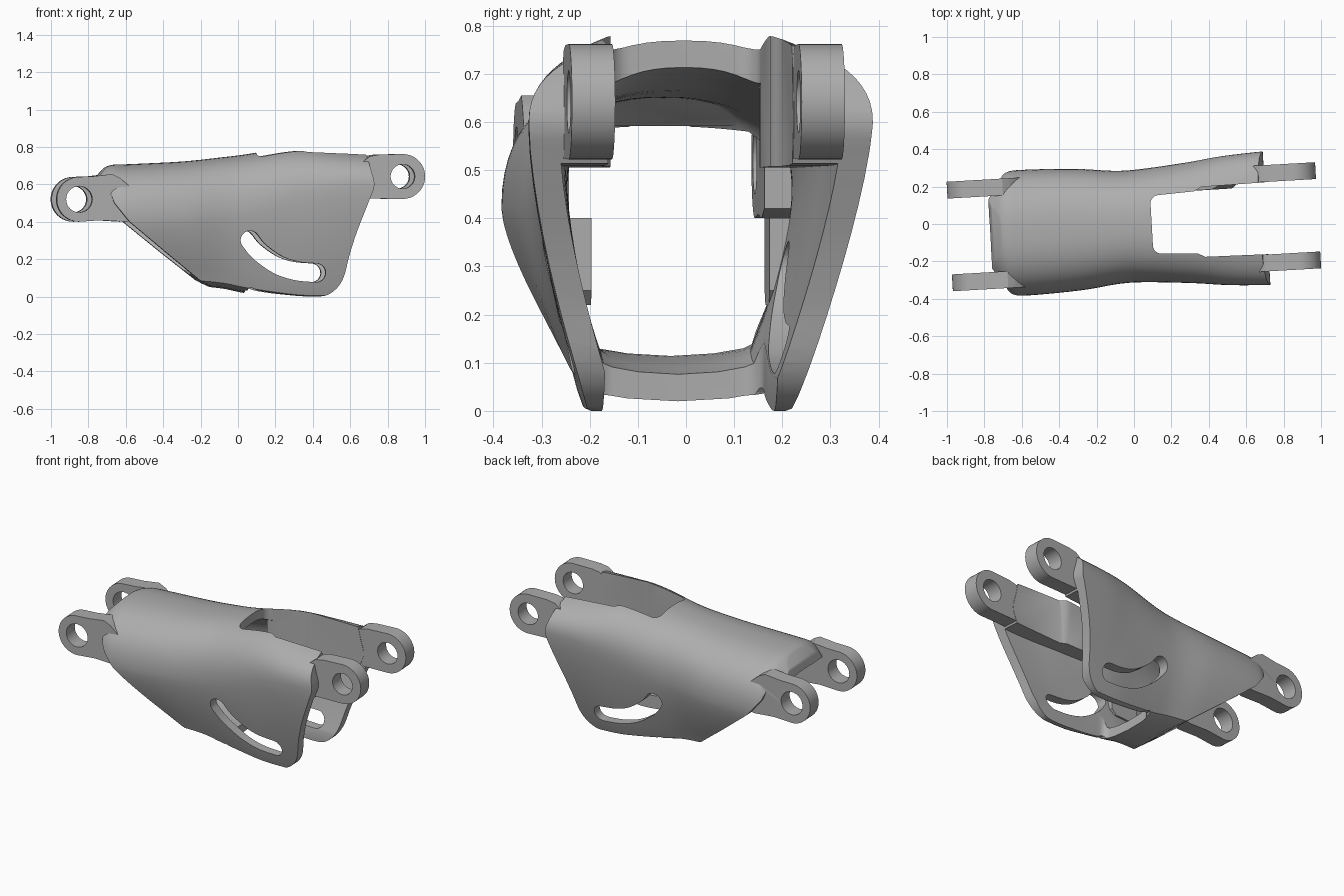
import bpy, bmesh, math
from mathutils import Matrix, Vector

if "Cube" in bpy.data.objects:
    bpy.data.objects.remove(bpy.data.objects["Cube"], do_unlink=True)

grey = bpy.data.materials.new("plain_grey")
grey.use_nodes = True
grey.diffuse_color = (0.42, 0.42, 0.42, 1)
grey.node_tree.nodes["Principled BSDF"].inputs["Base Color"].default_value = (0.42, 0.42, 0.42, 1)


def to_object(name, bm):
    bmesh.ops.recalc_face_normals(bm, faces=bm.faces)
    mesh = bpy.data.meshes.new(name)
    bm.to_mesh(mesh)
    bm.free()
    mesh.materials.append(grey)
    ob = bpy.data.objects.new(name, mesh)
    bpy.context.collection.objects.link(ob)
    return ob


def prism(name, outline, low, high, axis="y"):
    """Extrude an outline: (x, z) points along y, or (x, y) points along z."""
    bm = bmesh.new()
    place = (lambda p, d: (p[0], d, p[1])) if axis == "y" else (lambda p, d: (p[0], p[1], d))
    ends = [[bm.verts.new(place(p, d)) for p in outline] for d in (low, high)]
    for ring in ends:
        bm.faces.new(ring)
    n = len(outline)
    for i in range(n):
        j = (i + 1) % n
        bm.faces.new((ends[0][i], ends[0][j], ends[1][j], ends[1][i]))
    return to_object(name, bm)


def loft(name, rings):
    bm = bmesh.new()
    loops = [[bm.verts.new(p) for p in ring] for ring in rings]
    n = len(loops[0])
    for a, b in zip(loops, loops[1:]):
        for i in range(n):
            j = (i + 1) % n
            bm.faces.new((a[i], a[j], b[j], b[i]))
    bm.faces.new(loops[0])
    bm.faces.new(loops[-1])
    return to_object(name, bm)


def combine(target, tool, operation):
    """Apply an exact boolean and drop the tool."""
    tool.hide_render = True
    mod = target.modifiers.new("combine", "BOOLEAN")
    mod.operation, mod.object, mod.solver = operation, tool, "EXACT"
    graph = bpy.context.evaluated_depsgraph_get()
    mesh = bpy.data.meshes.new_from_object(target.evaluated_get(graph))
    target.modifiers.clear()
    target.data = mesh
    bpy.data.objects.remove(tool, do_unlink=True)


def spline(points, steps):
    """Catmull-Rom curve through tuples of any length."""
    pts = [points[0]] + list(points) + [points[-1]]
    out = []
    for a, b, c, d in zip(pts, pts[1:], pts[2:], pts[3:]):
        for s in range(steps):
            t = s / steps
            out.append(tuple(0.5 * (2 * q + (r - p) * t + (2 * p - 5 * q + 4 * r - u) * t * t
                             + (3 * q - p - 3 * r + u) * t ** 3) for p, q, r, u in zip(a, b, c, d)))
    return out + [tuple(points[-1])]


def arc(cx, cz, r, start, end, n=24):
    angles = [math.radians(start + (end - start) * i / n) for i in range(n + 1)]
    return [(cx + r * math.cos(a), cz + r * math.sin(a)) for a in angles]


def section(x, top, width, mid, bottom, inner=False):
    """Cross-section: full rounded crown, tapering sides, narrow curved floor."""
    half = []
    for i in range(16):
        a = math.pi / 2 * (1 - i / 16)
        half.append((width * math.cos(a) ** (2 / 2.4), mid + (top - mid) * math.sin(a) ** (2 / 2.4)))
    foot = min(0.225, width * 0.7)
    for i in range(11):
        t = i / 10
        half.append((width - (width - foot) * t ** 1.5, mid - (mid - bottom - 0.06) * t))
    half += [(foot - 0.012, bottom + 0.028), (foot - 0.035, bottom + 0.018),
             (foot * 0.5, bottom + 0.006), (0, bottom)]
    if inner:
        centre, rise = (top + bottom) / 2, (top - bottom) / 2
        half = [(y * (1 - 0.065 / width), centre + (z - centre) * (1 - 0.056 / rise)) for y, z in half]
    ring = half + [(-y, z) for y, z in half[-2:0:-1]]
    # the lower half leans slightly to one side
    return [(x, y - 0.015 * max(0, 0.6 - z), z) for y, z in ring]


# Shell: x, crown height, half width, height of widest point, floor height
stations = spline([(-0.8, 0.63, 0.20, 0.42, 0.06), (-0.74, 0.675, 0.275, 0.42, 0.06),
                   (-0.68, 0.703, 0.325, 0.42, 0.06), (-0.58, 0.708, 0.336, 0.42, 0.06),
                   (-0.3, 0.722, 0.325, 0.43, 0.06), (-0.1, 0.743, 0.303, 0.45, 0.045),
                   (0.04, 0.76, 0.302, 0.47, 0.018), (0.3, 0.8, 0.323, 0.54, -0.018),
                   (0.5, 0.789, 0.346, 0.58, -0.024), (0.75, 0.772, 0.36, 0.6, -0.026)], 5)
shell = loft("link_housing", [section(*s) for s in stations])

# Hollow core, keeping the inner arms, pads and end lip solid
core_stations = [(-0.82,) + stations[0][1:]] + stations[1:-1] + [(0.8,) + stations[-1][1:]]
core = loft("core_cutter", [section(*s, inner=True) for s in core_stations])
for side in (-1, 1):
    low, high = sorted((side * 0.157, side * 0.5))
    arm = prism("arm_keep", [(0.1, 0.505), (0.6, 0.51), (0.9, 0.522), (0.9, 0.9), (0.1, 0.9)], low, high)
    combine(core, arm, "DIFFERENCE")
    low, high = sorted((side * 0.185, side * 0.5))
    pad = prism("pad_keep", [(-0.2, 0.25), (-0.17, 0.22), (-0.05, 0.22), (-0.02, 0.25),
                             (-0.02, 0.4), (-0.2, 0.4)], low, high)
    combine(core, pad, "DIFFERENCE")
lip = prism("lip_keep", [(-0.9, 0.592), (-0.72, 0.592), (-0.64, 0.66), (-0.64, 0.9), (-0.9, 0.9)], -0.3, 0.3)
combine(core, lip, "DIFFERENCE")
combine(shell, core, "DIFFERENCE")

# Side outline: slanted open underside and swept right end
edge = spline([(0.03, 0.0), (0.05, 0.047), (0.1, 0.032), (0.22, 0.014), (0.42, 0.0), (0.5, 0.03),
               (0.55, 0.1), (0.58, 0.22), (0.62, 0.35), (0.685, 0.52), (0.71, 0.6), (0.69, 0.69),
               (0.655, 0.85)], 4)
outline = edge + [(-0.7, 0.85), (-0.7, 0.705), (-0.755, 0.64), (-0.77, 0.59), (-0.71, 0.58),
                  (-0.68, 0.5), (-0.6, 0.4), (-0.4, 0.235), (-0.22, 0.09), (-0.15, 0.05), (-0.08, 0.0)]
combine(shell, prism("outline_cutter", outline, -1, 1), "INTERSECT")


# Top and bottom openings with rounded corners
def opening(x, half, step, shift=0):
    r = 0.045
    side = arc(x + r, half - r, r, 180, 90, 6) + step
    return [(px, py + shift) for px, py in side] + [(px, shift - py) for px, py in reversed(side)]


top_cut = opening(0.095, 0.157, [(0.33, 0.166), (0.35, 0.176), (0.37, 0.187), (1.2, 0.2)])
combine(shell, prism("top_cutter", top_cut, 0.45, 1, "z"), "DIFFERENCE")
floor_cut = opening(0.03, 0.178, [(1.2, 0.182)], -0.01)
combine(shell, prism("floor_cutter", floor_cut, -0.2, 0.4, "z"), "DIFFERENCE")

# Curved guide slot through both sides
path = [Vector(p) for p in spline([(0.048, 0.302), (0.1, 0.24), (0.2, 0.17), (0.3, 0.137), (0.405, 0.127)], 6)]
left, right = [], []
for i, p in enumerate(path):
    d = (path[min(i + 1, len(path) - 1)] - path[max(i - 1, 0)]).normalized()
    normal = Vector((-d.y, d.x)) * 0.05
    left.append(p + normal)
    right.append(p - normal)


def cap(p, start):
    a0 = math.degrees(math.atan2(start.y - p.y, start.x - p.x))
    return arc(p.x, p.y, 0.05, a0, a0 - 180, 12)[1:-1]


slot = left + cap(path[-1], left[-1]) + right[::-1] + cap(path[0], right[0])
combine(shell, prism("slot_cutter", [tuple(p) for p in slot], -1, 1), "DIFFERENCE")

# Hinge lugs, two at each end, their roots sinking into the shell
left_lug = arc(-0.867, 0.52, 0.12, 95, 270) + [(-0.75, 0.408), (-0.62, 0.4), (-0.52, 0.42), (-0.52, 0.53),
                                               (-0.6, 0.592), (-0.65, 0.635), (-0.69, 0.655), (-0.79, 0.643)]
right_lug = arc(0.866, 0.642, 0.12, -90, 90) + [(0.74, 0.759), (0.69, 0.75), (0.65, 0.72), (0.61, 0.67),
                                                (0.61, 0.525)]
for side in (-1, 1):
    for lug, near, far in ((left_lug, 0.203, 0.293), (right_lug, 0.194, 0.284)):
        low, high = sorted((side * near, side * far))
        combine(shell, prism("lug", lug, low, high), "UNION")

# Pin holes
for x, z, r in ((-0.867, 0.52, 0.07), (0.866, 0.642, 0.065)):
    combine(shell, prism("pin_cutter", arc(x, z, r, 0, 348.75, 31), -1, 1), "DIFFERENCE")

# Slight yaw of the whole part, then shading
shell.data.transform(Matrix.Translation((0, -0.01, 0)) @ Matrix.Rotation(math.radians(3.3), 4, "Z"))
for o in bpy.context.selected_objects:
    o.select_set(False)
bpy.context.view_layer.objects.active = shell
shell.select_set(True)
bpy.ops.object.shade_smooth_by_angle(angle=math.radians(32))
